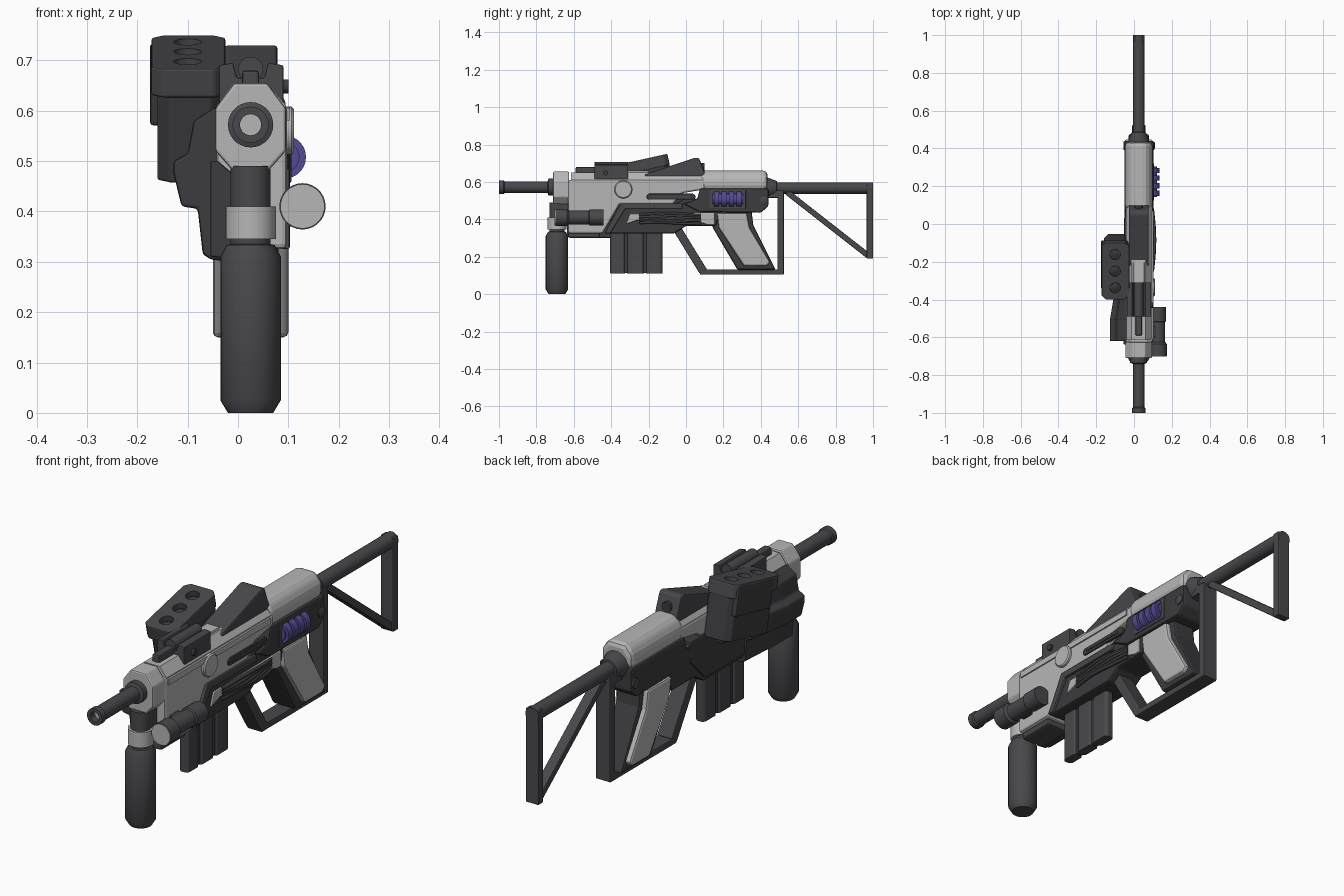
import bpy, bmesh, math
from mathutils import Matrix, Vector

CX = 0.025  # centre plane of the rifle


def material(name, r, g, b):
    m = bpy.data.materials.new(name)
    m.diffuse_color = (r, g, b, 1)
    return m


DARK = material("dark grey", 0.065, 0.065, 0.072)
CHAR = material("charcoal", 0.045, 0.045, 0.049)
LIGHT = material("light grey", 0.47, 0.47, 0.47)
PURPLE = material("purple", 0.085, 0.07, 0.29)


def finish(name, bm, mat, bevel=0, smooth=False):
    bmesh.ops.recalc_face_normals(bm, faces=bm.faces)
    me = bpy.data.meshes.new(name)
    bm.to_mesh(me)
    bm.free()
    ob = bpy.data.objects.new(name, me)
    bpy.context.collection.objects.link(ob)
    me.materials.append(mat)
    if bevel:
        mod = ob.modifiers.new("bevel", 'BEVEL')
        mod.width, mod.segments = bevel, 2
        mod.limit_method, mod.angle_limit = 'ANGLE', math.radians(25)
    if smooth:
        bpy.ops.object.select_all(action='DESELECT')
        ob.select_set(True)
        bpy.context.view_layer.objects.active = ob
        bpy.ops.object.shade_smooth_by_angle(angle=math.radians(35))
    return ob


def prism(name, pts, axis, a, b, mat, bevel=0.006, end=None):
    """Extrude a 2D outline along an axis from a to b, optionally to another end outline."""
    place = {'x': lambda p, t: (t, p[0], p[1]),
             'y': lambda p, t: (p[0], t, p[1]),
             'z': lambda p, t: (p[0], p[1], t)}[axis]
    bm = bmesh.new()
    r1 = [bm.verts.new(place(p, a)) for p in pts]
    r2 = [bm.verts.new(place(p, b)) for p in end or pts]
    bm.faces.new(r1)
    bm.faces.new(r2)
    n = len(pts)
    for i in range(n):
        bm.faces.new((r1[i], r1[(i + 1) % n], r2[(i + 1) % n], r2[i]))
    return finish(name, bm, mat, bevel)


def plan(x0, x1, y0, y1, c):
    """Rectangle with chamfered corners."""
    return [(x0 + c, y0), (x1 - c, y0), (x1, y0 + c), (x1, y1 - c),
            (x1 - c, y1), (x0 + c, y1), (x0, y1 - c), (x0, y0 + c)]


def box(name, x, y, z, mat, bevel=0.006):
    return prism(name, [(x[0], y[0]), (x[1], y[0]), (x[1], y[1]), (x[0], y[1])],
                 'z', z[0], z[1], mat, bevel)


def lathe(name, prof, centre, axis, mat, n=28):
    """Revolve (radius, position) pairs about an axis through centre."""
    place = {'x': lambda u, v, t: (t, u, v), 'y': lambda u, v, t: (u, t, v),
             'z': lambda u, v, t: (u, v, t)}[axis]
    bm = bmesh.new()
    rings = []
    for r, t in prof:
        rings.append([bm.verts.new(Vector(place(r * math.cos(k), r * math.sin(k), t)) + Vector(centre))
                      for k in (2 * math.pi * i / n for i in range(n))])
    for p, q in zip(rings, rings[1:]):
        for i in range(n):
            bm.faces.new((p[i], p[(i + 1) % n], q[(i + 1) % n], q[i]))
    bm.faces.new(rings[0])
    bm.faces.new(rings[-1])
    return finish(name, bm, mat, 0, True)


def bar(name, p, q, w, t, mat):
    """Flat bar in the y-z plane: w thick in plane, t wide in x."""
    d = Vector((q[0] - p[0], q[1] - p[1])).normalized() * w / 2
    s = Vector((-d.y, d.x))
    P, Q = Vector(p), Vector(q)
    return prism(name, [P + s, Q + s, Q - s, P - s], 'x', CX - t / 2, CX + t / 2, mat, 0.004)


# Barrel with recessed bore, and the tube of the shoulder stock
lathe("barrel", [(0.021, -0.96), (0.021, -1), (0.036, -1), (0.036, -0.975), (0.031, -0.97),
                 (0.031, -0.74), (0.045, -0.735), (0.045, -0.69)], (CX, 0, 0.572), 'y', DARK)
lathe("bore", [(0.021, -0.97), (0.021, -0.965)], (CX, 0, 0.572), 'y', LIGHT)
lathe("stock_tube", [(0.057, 0.40), (0.057, 0.435), (0.038, 0.485), (0.031, 0.487), (0.031, 1.0)],
      (CX, 0, 0.567), 'y', DARK)

# Light receiver: front block, lower housing, upper deck, rear cover
octo = [(-0.045, 0.52), (-0.01, 0.48), (0.06, 0.48), (0.095, 0.52),
        (0.095, 0.605), (0.058, 0.655), (-0.008, 0.655), (-0.045, 0.605)]
prism("front_block", octo, 'y', -0.71, -0.625, LIGHT)
prism("receiver", [(-0.63, 0.325), (-0.445, 0.325), (-0.355, 0.48), (-0.07, 0.48), (-0.02, 0.54),
                   (0.10, 0.56), (0.10, 0.61), (-0.63, 0.61)], 'x', -0.043, 0.097, LIGHT, 0.01)
prism("upper_deck", [(-0.041, 0.59), (0.095, 0.59), (0.095, 0.61), (0.062, 0.65), (-0.012, 0.65),
                     (-0.041, 0.61)], 'y', -0.615, 0.10, LIGHT, 0)
prism("rear_cover", [(-0.047, 0.56), (0.097, 0.56), (0.097, 0.62), (0.066, 0.66), (-0.016, 0.66),
                     (-0.047, 0.62)], 'y', 0.08, 0.435, LIGHT, 0.02)
box("side_rib", (0.08, 0.103), (-0.61, 0.07), (0.58, 0.605), LIGHT, 0)
lathe("round_boss", [(0.048, 0.08), (0.048, 0.106), (0.043, 0.111)], (0, -0.335, 0.56), 'x', LIGHT)
prism("side_slot", [(-0.21, 0.515), (-0.20, 0.505), (0.04, 0.505), (0.05, 0.515), (0.05, 0.527),
                    (0.04, 0.537), (-0.20, 0.537), (-0.21, 0.527)], 'x', 0.09, 0.103, CHAR, 0.003)
box("slot_rod", (0.10, 0.107), (-0.18, 0.02), (0.516, 0.526), DARK, 0.002)
box("chin_plate", (-0.03, 0.08), (-0.63, -0.46), (0.30, 0.335), DARK, 0.01)

# Dark lower frame and rear panel
prism("lower_frame", [(-0.435, 0.325), (-0.06, 0.325), (0.0, 0.365), (0.16, 0.365), (0.18, 0.44), (0.10, 0.48),
                      (0.02, 0.53), (-0.05, 0.485), (-0.34, 0.485)], 'x', -0.045, 0.092, CHAR, 0.008)
prism("rear_panel", [(-0.02, 0.485), (0.07, 0.44), (0.40, 0.435), (0.44, 0.47), (0.44, 0.565),
                     (0.075, 0.565), (0.06, 0.51), (0.03, 0.495)], 'x', -0.05, 0.102, CHAR, 0.008)
prism("receiver_edge", [(-0.435, 0.325), (-0.405, 0.325), (-0.325, 0.455), (-0.02, 0.455),
                        (-0.02, 0.485), (-0.35, 0.485)], 'x', 0.05, 0.103, DARK, 0.005)
prism("cable_bed", [(-0.32, 0.375), (-0.26, 0.395), (0.04, 0.395), (0.12, 0.37), (0.15, 0.37), (0.15, 0.435),
                    (-0.30, 0.43)], 'x', 0.05, 0.10, LIGHT, 0.004)

# Purple coils in their window
box("coil_window", (0.10, 0.106), (0.125, 0.32), (0.457, 0.557), DARK, 0.003)
lathe("coil_core", [(0.030, 0.142), (0.030, 0.305)], (0.092, 0, 0.508), 'y', PURPLE)
for i in range(4):
    y = 0.163 + i * 0.040
    lathe("coil", [(0.043, y - 0.014), (0.043, y + 0.014)], (0.092, 0, 0.508), 'y', PURPLE)
lathe("panel_knob", [(0.022, -0.056), (0.022, 0.106), (0.016, 0.110)], (0, 0.415, 0.50), 'x', DARK, 12)

# Cables along the right side
for k in range(5):
    cu = bpy.data.curves.new("cable", 'CURVE')
    cu.dimensions, cu.bevel_depth, cu.bevel_resolution, cu.use_fill_caps = '3D', 0.008, 1, True
    sp = cu.splines.new('POLY')
    sp.points.add(12)
    for i, p in enumerate(sp.points):
        t = i / 12
        p.co = (0.098 + 0.012 * math.sin(math.pi * t), -0.25 + 0.33 * t,
                0.405 + (k - 2) * 0.012 + 0.004 * math.sin(6 * t + k * 1.3), 1)
    cu.materials.append(CHAR)
    bpy.context.collection.objects.link(bpy.data.objects.new("cable", cu))

# Left dark housing, tapering towards the rear
housing = [(-0.03, 0.61), (-0.05, 0.605), (-0.088, 0.58), (-0.10, 0.515), (-0.128, 0.50),
           (-0.128, 0.475), (-0.112, 0.41), (-0.08, 0.405), (-0.07, 0.315), (-0.055, 0.305), (-0.02, 0.30)]
prism("left_housing", housing, 'y', -0.62, -0.50, CHAR, 0.006)
prism("left_housing_rear", housing, 'y', -0.51, -0.32, CHAR, 0.006,
      [(-0.02 + (x + 0.02) * 0.7, z) for x, z in housing])
prism("housing_front", [(-0.055, 0.31), (-0.005, 0.305), (-0.005, 0.47), (-0.04, 0.50), (-0.055, 0.50)],
      'y', -0.637, -0.60, CHAR, 0.004)
prism("left_skirt", [(-0.40, 0.34), (-0.06, 0.34), (0.04, 0.44), (0.04, 0.53), (-0.40, 0.53)],
      'x', -0.052, 0.0, CHAR, 0.008)

# Thin magazine with ribs
box("magazine", (0.010, 0.040), (-0.395, -0.13), (0.112, 0.34), CHAR, 0.004)
for y0, y1 in ((-0.405, -0.325), (-0.315, -0.225), (-0.215, -0.125)):
    prism("magazine_rib", plan(0.003, 0.047, y0, y1, 0.010), 'z', 0.11, 0.33, DARK, 0.003)

# Hand guard frame
bar("guard_front", (-0.045, 0.345), (0.092, 0.122), 0.045, 0.07, DARK)
bar("guard_bottom", (0.075, 0.119), (0.522, 0.119), 0.028, 0.07, DARK)
bar("guard_rear", (0.506, 0.106), (0.506, 0.55), 0.035, 0.07, DARK)
bar("guard_top", (0.40, 0.535), (0.52, 0.535), 0.04, 0.07, DARK)

# Pistol grip: dark core with a light panel on each side
prism("grip_core", [(0.14, 0.45), (0.14, 0.36), (0.275, 0.13), (0.48, 0.13), (0.36, 0.37), (0.35, 0.45)],
      'x', -0.03, 0.08, CHAR, 0.01)
for x0, x1 in ((-0.05, -0.018), (0.068, 0.1)):
    prism("grip_panel", [(0.165, 0.435), (0.175, 0.355), (0.31, 0.15), (0.43, 0.15), (0.45, 0.17), (0.34, 0.355),
                         (0.325, 0.435)], 'x', x0, x1, LIGHT, 0.01)

# Folding shoulder stock
bar("stock_end", (0.983, 0.19), (0.983, 0.59), 0.034, 0.06, DARK)
bar("stock_strut", (0.54, 0.545), (0.975, 0.205), 0.030, 0.045, DARK)

# Foregrip
lathe("foregrip", [(0.045, 0), (0.06, 0.025), (0.06, 0.31), (0.048, 0.333), (0.04, 0.335), (0.04, 0.49)],
      (CX, -0.69, 0), 'z', DARK)
lathe("foregrip_ring", [(0.05, 0.345), (0.05, 0.41)], (CX, -0.69, 0), 'z', LIGHT)
box("foregrip_mount", (-0.01, 0.06), (-0.69, -0.62), (0.40, 0.49), DARK)

# Flashlight
lathe("flashlight", [(0.046, -0.698), (0.046, -0.635), (0.037, -0.625), (0.037, -0.52),
                     (0.042, -0.515), (0.042, -0.44)], (0.128, 0, 0.41), 'y', DARK)
lathe("flashlight_lens", [(0.044, -0.702), (0.044, -0.697)], (0.128, 0, 0.41), 'y', LIGHT)
box("flashlight_clamp", (0.07, 0.13), (-0.60, -0.54), (0.375, 0.445), CHAR)

# Top sight rail and rear wedge housing
prism("sight_base", [(-0.038, 0.61), (-0.025, 0.61), (0.0, 0.64), (0.05, 0.64), (0.075, 0.61), (0.09, 0.61),
                     (0.09, 0.69), (0.06, 0.695), (0.052, 0.665), (-0.002, 0.665), (-0.01, 0.695),
                     (-0.038, 0.69)], 'y', -0.49, -0.31, DARK, 0.003)
lathe("sight_tube", [(0.025, -0.49), (0.025, -0.31)], (CX, 0, 0.682), 'y', DARK, 16)
lathe("sight_knob", [(0.014, 0.08), (0.014, 0.1)], (0, -0.43, 0.648), 'x', CHAR, 12)
box("front_sight", (0.008, 0.042), (-0.59, -0.48), (0.64, 0.68), DARK)
box("deck_ridge", (-0.005, 0.055), (-0.32, -0.20), (0.63, 0.66), LIGHT)
prism("wedge_housing", [(-0.225, 0.62), (-0.22, 0.64), (0.05, 0.73), (0.07, 0.727), (0.107, 0.63),
                        (0.10, 0.62)], 'x', -0.027, 0.078, DARK, 0.008)
lathe("wedge_bolt", [(0.022, 0.07), (0.022, 0.098)], (CX, 0, 0.68), 'y', CHAR, 8)

# Tilted three-hole side pod, modelled upright around its own top centre
tilt = Matrix.Translation((-0.10, -0.25, 0.717)) @ Matrix.Rotation(math.radians(12.5), 4, 'X')
lid = prism("pod_lid", plan(-0.072, 0.075, -0.154, 0.154, 0.022), 'z', -0.06, 0, DARK, 0.005)
body = prism("pod_body", plan(-0.06, 0.072, -0.145, 0.152, 0.025), 'z', -0.235, -0.05, CHAR, 0.005)
side = box("pod_side_plate", (-0.075, -0.05), (-0.10, 0.14), (-0.13, -0.012), CHAR, 0.008)
parts = [lid, body, side]
for y in (-0.09, 0, 0.09):
    cut = lathe("pod_hole_cutter", [(0.028, -0.025), (0.028, 0.03)], (0, y, 0), 'z', CHAR, 20)
    cut.hide_render = True
    cut.hide_set(True)
    mod = lid.modifiers.new("hole", 'BOOLEAN')
    mod.object, mod.solver = cut, 'EXACT'
    parts += [cut, lathe("pod_round", [(0.022, -0.03), (0.022, -0.020), (0.01, -0.014)], (0, y, 0), 'z', CHAR, 16)]
for ob in parts:
    ob.matrix_world = tilt
box("pod_bracket", (-0.09, -0.03), (-0.30, -0.12), (0.47, 0.58), CHAR)
